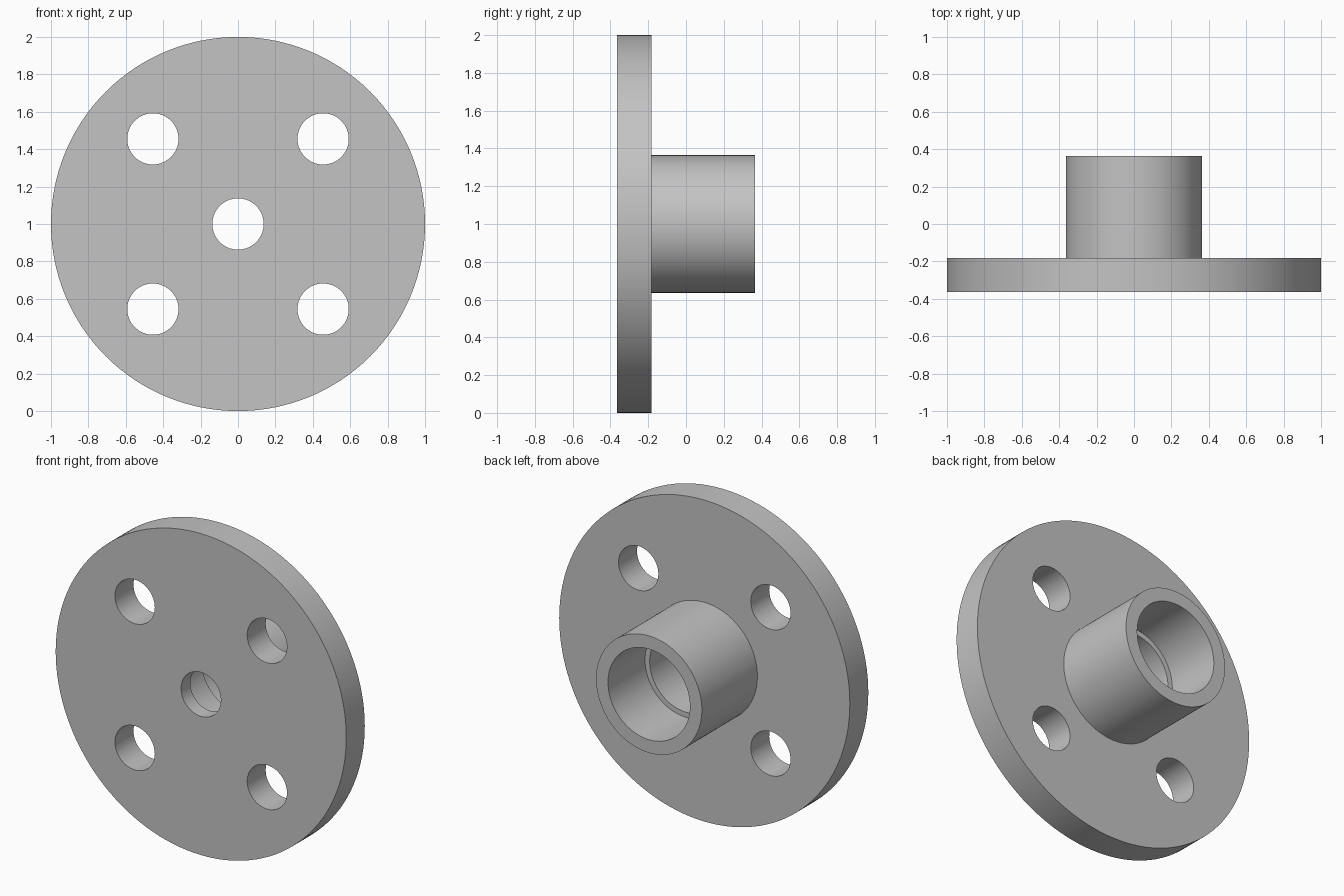
import bpy, bmesh, math
from mathutils import Matrix

default = bpy.data.objects.get("Cube")
if default:
    bpy.data.objects.remove(default, do_unlink=True)

SEGMENTS = 128
CENTRE_Z = 1.0
FRONT, PLATE_BACK, HUB_BACK = -0.364, -0.182, 0.364

# Single grey metal
metal = bpy.data.materials.new("grey_metal")
metal.use_nodes = True
grey = (0.55, 0.55, 0.55, 1.0)
metal.diffuse_color = grey
metal.node_tree.nodes["Principled BSDF"].inputs["Base Color"].default_value = grey


def add_object(name, bm):
    bmesh.ops.recalc_face_normals(bm, faces=bm.faces)
    mesh = bpy.data.meshes.new(name)
    bm.to_mesh(mesh)
    bm.free()
    mesh.materials.append(metal)
    obj = bpy.data.objects.new(name, mesh)
    bpy.context.collection.objects.link(obj)
    return obj


def lathe(name, profile):
    """Revolve a closed (radius, y) profile around the y axis."""
    bm = bmesh.new()
    rings = []
    for radius, y in profile:
        ring = []
        for i in range(SEGMENTS):
            a = 2 * math.pi * i / SEGMENTS
            ring.append(bm.verts.new((radius * math.cos(a), y, CENTRE_Z + radius * math.sin(a))))
        rings.append(ring)
    for k, ring in enumerate(rings):
        after = rings[(k + 1) % len(rings)]
        for i in range(SEGMENTS):
            j = (i + 1) % SEGMENTS
            bm.faces.new((ring[i], ring[j], after[j], after[i]))
    return add_object(name, bm)


# Round plate with hollow hub: outer wall, then stepped bore back to the front
flange = lathe("flange_with_hub", [
    (1.0, FRONT), (1.0, PLATE_BACK),
    (0.364, PLATE_BACK), (0.364, HUB_BACK),
    (0.282, HUB_BACK), (0.282, 0.0),
    (0.25, 0.0), (0.25, -0.273),
    (0.137, -0.273), (0.137, FRONT),
])

# Four bolt holes, cut by one helper mesh
bm = bmesh.new()
for sx in (-1, 1):
    for sz in (-1, 1):
        place = (Matrix.Translation((sx * 0.455, -0.27, CENTRE_Z + sz * 0.455))
                 @ Matrix.Rotation(math.pi / 2, 4, "X"))
        bmesh.ops.create_cone(bm, cap_ends=True, segments=64, radius1=0.137,
                              radius2=0.137, depth=0.4, matrix=place)
cutter = add_object("bolt_hole_cutter", bm)
cutter.hide_render = True

cut = flange.modifiers.new("bolt_holes", "BOOLEAN")
cut.operation = "DIFFERENCE"
cut.solver = "EXACT"
cut.object = cutter

bpy.ops.object.select_all(action="DESELECT")
flange.select_set(True)
bpy.context.view_layer.objects.active = flange
bpy.ops.object.modifier_apply(modifier=cut.name)
bpy.data.objects.remove(cutter, do_unlink=True)
bpy.ops.object.shade_smooth_by_angle(angle=math.radians(30))
